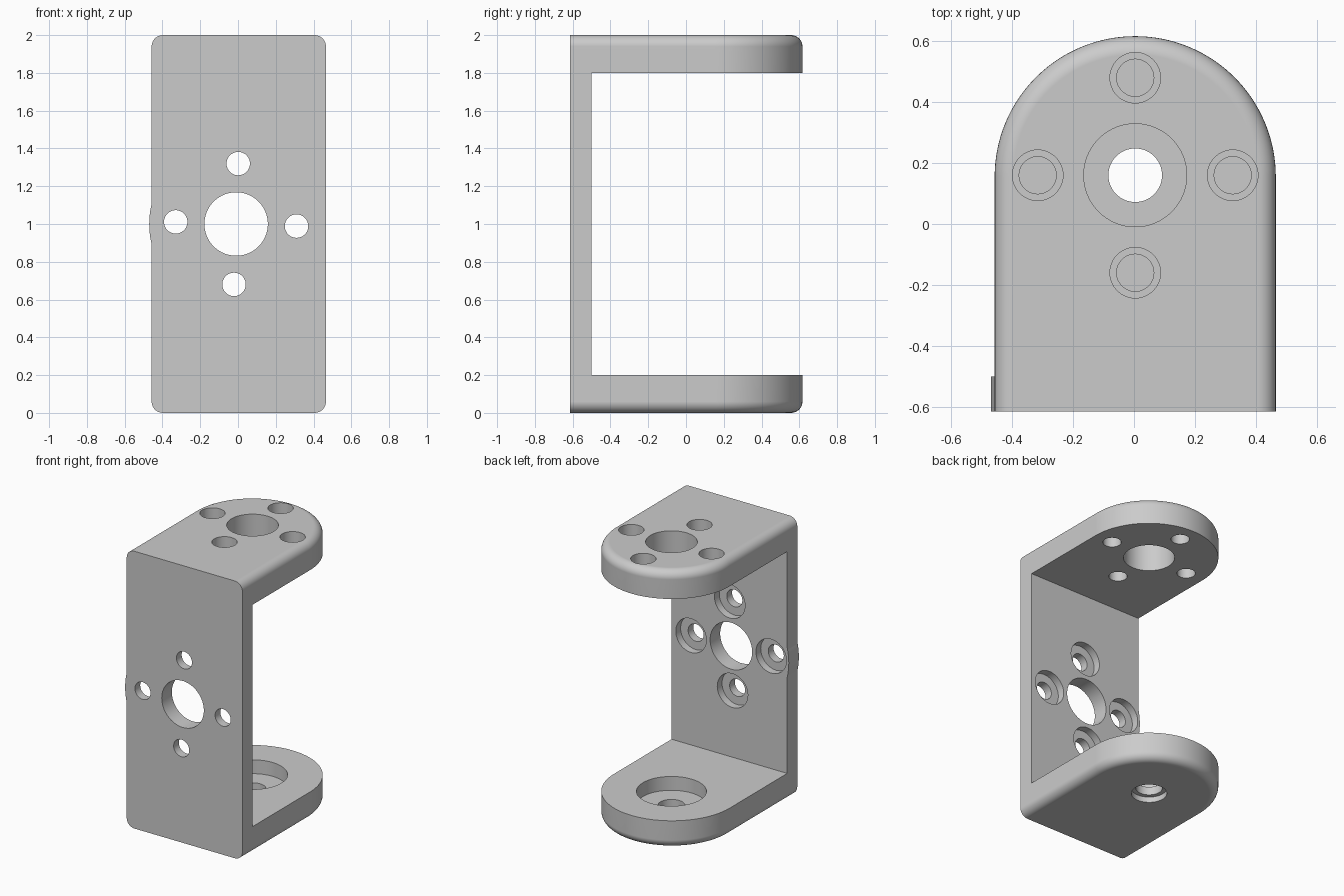
import bpy, bmesh, math
from mathutils import Matrix

if "Cube" in bpy.data.objects:
    bpy.data.objects.remove(bpy.data.objects["Cube"], do_unlink=True)

CX, R, ARC_Y, FRONT = 0.004, 0.4615, 0.155, -0.615
WALL = -0.5          # inner face of the upright plate
FILLET = 0.06

grey = bpy.data.materials.new("light_grey")
grey.use_nodes = True
grey.diffuse_color = (0.6, 0.6, 0.6, 1)
grey.node_tree.nodes["Principled BSDF"].inputs["Base Color"].default_value = (0.6, 0.6, 0.6, 1)


def make_object(name, bm):
    bmesh.ops.recalc_face_normals(bm, faces=bm.faces)
    mesh = bpy.data.meshes.new(name)
    bm.to_mesh(mesh)
    bm.free()
    mesh.materials.append(grey)
    obj = bpy.data.objects.new(name, mesh)
    bpy.context.collection.objects.link(obj)
    return obj


def cylinder(name, x, other, radius, lo, hi, axis="Z", sides=64):
    """Cylinder from lo to hi along its axis; other is y (axis Z) or z (axis Y)."""
    bm = bmesh.new()
    bmesh.ops.create_cone(bm, cap_ends=True, segments=sides, radius1=radius,
                          radius2=radius, depth=hi - lo)
    mid = (lo + hi) / 2
    if axis == "Z":
        place = Matrix.Translation((x, other, mid))
    else:
        place = Matrix.Translation((x, mid, other)) @ Matrix.Rotation(math.pi / 2, 4, "X")
    bm.transform(place)
    return make_object(name, bm)


def combine(target, tool, operation="DIFFERENCE"):
    mod = target.modifiers.new("combine", "BOOLEAN")
    mod.operation, mod.solver, mod.object = operation, "EXACT", tool
    bpy.context.view_layer.objects.active = target
    bpy.ops.object.modifier_apply(modifier=mod.name)
    bpy.data.objects.remove(tool, do_unlink=True)


# Round-ended block with filleted top and bottom rims
bm = bmesh.new()
outline = [(CX - R, FRONT), (CX + R, FRONT)]
for i in range(65):
    a = math.pi * i / 64
    outline.append((CX + R * math.cos(a), ARC_Y + R * math.sin(a)))
base = bm.faces.new([bm.verts.new((x, y, 0)) for x, y in outline])
grown = bmesh.ops.extrude_face_region(bm, geom=[base])
bmesh.ops.translate(bm, vec=(0, 0, 2),
                    verts=[g for g in grown["geom"] if isinstance(g, bmesh.types.BMVert)])
rims = [e for e in bm.edges
        if abs(e.verts[0].co.z - e.verts[1].co.z) < 0.01
        and max(v.co.y for v in e.verts) > FRONT + 0.01]
bmesh.ops.bevel(bm, geom=rims, offset=FILLET, segments=8, profile=0.5, affect="EDGES")
bracket = make_object("bracket", bm)

# Space between the two arms
bm = bmesh.new()
bmesh.ops.create_cube(bm, size=1)
bm.transform(Matrix.Translation((0, WALL + 1, 1)) @ Matrix.Diagonal((2, 2, 1.6, 1)))
combine(bracket, make_object("gap_cutter", bm))

# Round boss that bulges slightly past the plate edge
combine(bracket, cylinder("plate_boss", -0.01, 1.0, 0.46, FRONT, WALL, "Y", 128), "UNION")

# Upright plate: centre hole and four counterbored screw holes
combine(bracket, cylinder("cutter", -0.01, 1.0, 0.168, -0.8, -0.3, "Y"))
for i in range(4):
    a = math.radians(88 + 90 * i)
    x, z = -0.01 + 0.32 * math.cos(a), 1.0 + 0.32 * math.sin(a)
    combine(bracket, cylinder("cutter", x, z, 0.062, -0.8, -0.3, "Y", 48))
    combine(bracket, cylinder("cutter", x, z, 0.122, WALL - 0.055, -0.3, "Y", 48))

# Top arm: centre hole and four counterbored screw holes
combine(bracket, cylinder("cutter", CX, 0.16, 0.169, 1.6, 2.2))
for i in range(4):
    a = math.pi / 2 * i
    x, y = CX + 0.32 * math.cos(a), 0.16 + 0.32 * math.sin(a)
    combine(bracket, cylinder("cutter", x, y, 0.061, 1.6, 2.2, sides=48))
    combine(bracket, cylinder("cutter", x, y, 0.083, 1.88, 2.2, sides=48))

# Bottom arm: bearing seat, through hole and recess underneath
for radius, lo, hi in ((0.229, 0.1, 0.4), (0.088, -0.2, 0.3), (0.118, -0.2, 0.04)):
    combine(bracket, cylinder("cutter", CX, 0.16, radius, lo, hi))

# Smooth curves, crisp edges, flat plates
bpy.ops.object.select_all(action="DESELECT")
bracket.select_set(True)
bpy.context.view_layer.objects.active = bracket
bpy.ops.object.shade_smooth_by_angle(angle=math.radians(30))
weighted = bracket.modifiers.new("flat_plates", "WEIGHTED_NORMAL")
weighted.keep_sharp = True
